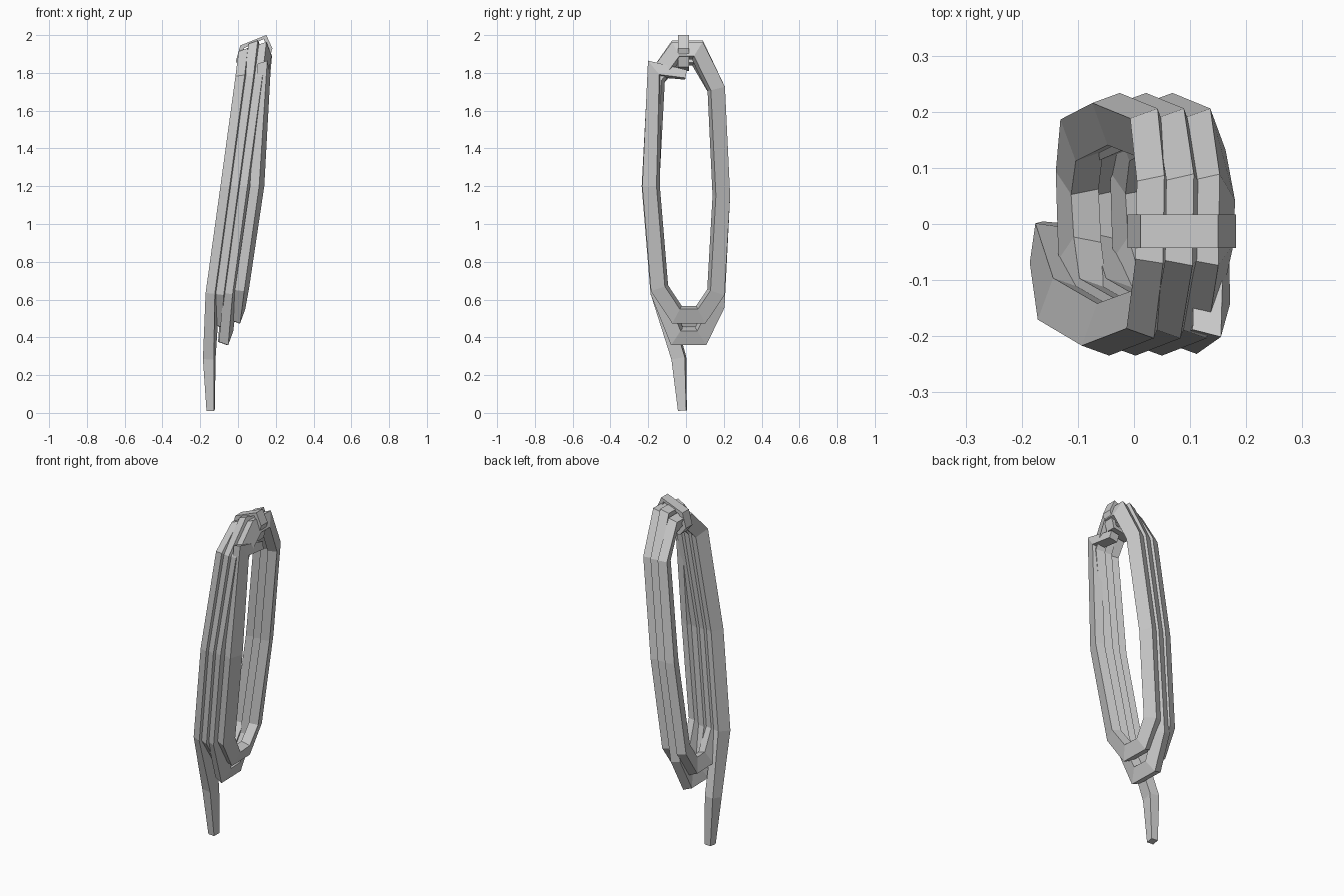
import bpy, bmesh
from math import sin, cos, radians
from mathutils import Vector

if "Cube" in bpy.data.objects:
    bpy.data.objects.remove(bpy.data.objects["Cube"])


def mesh_object(name, rings, closed=False):
    """Skin a list of four-cornered rings into a solid."""
    bm = bmesh.new()
    loops = [[bm.verts.new(p) for p in r] for r in rings]
    n = len(loops)
    for i in range(n if closed else n - 1):
        a, b = loops[i], loops[(i + 1) % n]
        for j in range(4):
            k = (j + 1) % 4
            bm.faces.new((a[j], a[k], b[k], b[j]))
    if not closed:
        bm.faces.new(loops[0][::-1])
        bm.faces.new(loops[-1])
    bmesh.ops.recalc_face_normals(bm, faces=bm.faces)
    me = bpy.data.meshes.new(name)
    bm.to_mesh(me)
    bm.free()
    ob = bpy.data.objects.new(name, me)
    bpy.context.collection.objects.link(ob)
    return ob


# Rope path: hanging tail first, as x, y, z, half width, half thickness, tilt
path = [(-0.145, -0.019, 0.012, 0.020, 0.022, 5),
        (-0.152, -0.038, 0.29, 0.029, 0.036, 8)]

# One turn as y, z and how far it has stepped sideways
turn = [(-0.142, 0.64, 0), (-0.188, 1.2, 0), (-0.158, 1.77, 0),
        (-0.05, 1.91, 0), (0.06, 1.91, 0.05),
        (0.160, 1.715, 0.3), (0.187, 1.15, 0.55), (0.158, 0.62, 0.9),
        (0.078, 0.44, 1.1), (-0.048, 0.44, 1.2)]
bottoms = [0.500, 0.405, 0.520]
tops = [1.885, 1.925, 1.918]


def coil_x(z, step):
    return -0.055 + 0.14 * (z - 1.2) + 0.047 * step


for t in range(3):
    for y, z, s in turn:
        if z < 0.5:
            z = bottoms[t]
        elif z > 1.8:
            z = tops[t]
        elif z < 0.63:
            z += (bottoms[t] - 0.49) * 0.6
        path.append((coil_x(z, t + s), y, z, 0.026, 0.040, 20))

# Loose end folded inward below the top
path += [(0.022, -0.14, 0.66, 0.026, 0.040, 20),
         (0.101, -0.185, 1.2, 0.026, 0.040, 20),
         (0.138, -0.165, 1.82, 0.026, 0.032, 15),
         (0.138, 0.0, 1.79, 0.027, 0.022, 10)]

rings = []
for i, (x, y, z, w, h, tilt) in enumerate(path):
    p = Vector((0, y, z))
    d1 = (p - Vector((0, *path[max(i - 1, 0)][1:3]))).normalized()
    d2 = (Vector((0, *path[min(i + 1, len(path) - 1)][1:3])) - p).normalized()
    tan = (d1 + d2).normalized()
    nrm = Vector((0, -tan.z, tan.y)) / max(tan.dot(d1), tan.dot(d2))
    # outer face tilts towards -x
    a, ex = radians(tilt), Vector((1, 0, 0))
    wx = (ex * cos(a) + nrm * sin(a)) * w
    hn = (nrm * cos(a) - ex * sin(a)) * h
    c = Vector((x, y, z))
    rings.append([c - wx - hn, c + wx - hn, c + wx + hn, c - wx + hn])
mesh_object("coiled_rope", rings)

# Binding strap around the tops of the turns
outer = [(-0.012, 1.86), (0.012, 1.945), (0.15, 2.0), (0.182, 1.93),
         (0.155, 1.83), (0.03, 1.81)]
mid = Vector((0.085, 1.9))
band = []
for p in outer:
    o = Vector(p)
    i = o + (mid - o).normalized() * 0.025
    band.append([(o.x, -0.043, o.y), (o.x, 0.017, o.y),
                 (i.x, 0.017, i.y), (i.x, -0.043, i.y)])
mesh_object("binding_strap", band, closed=True)
